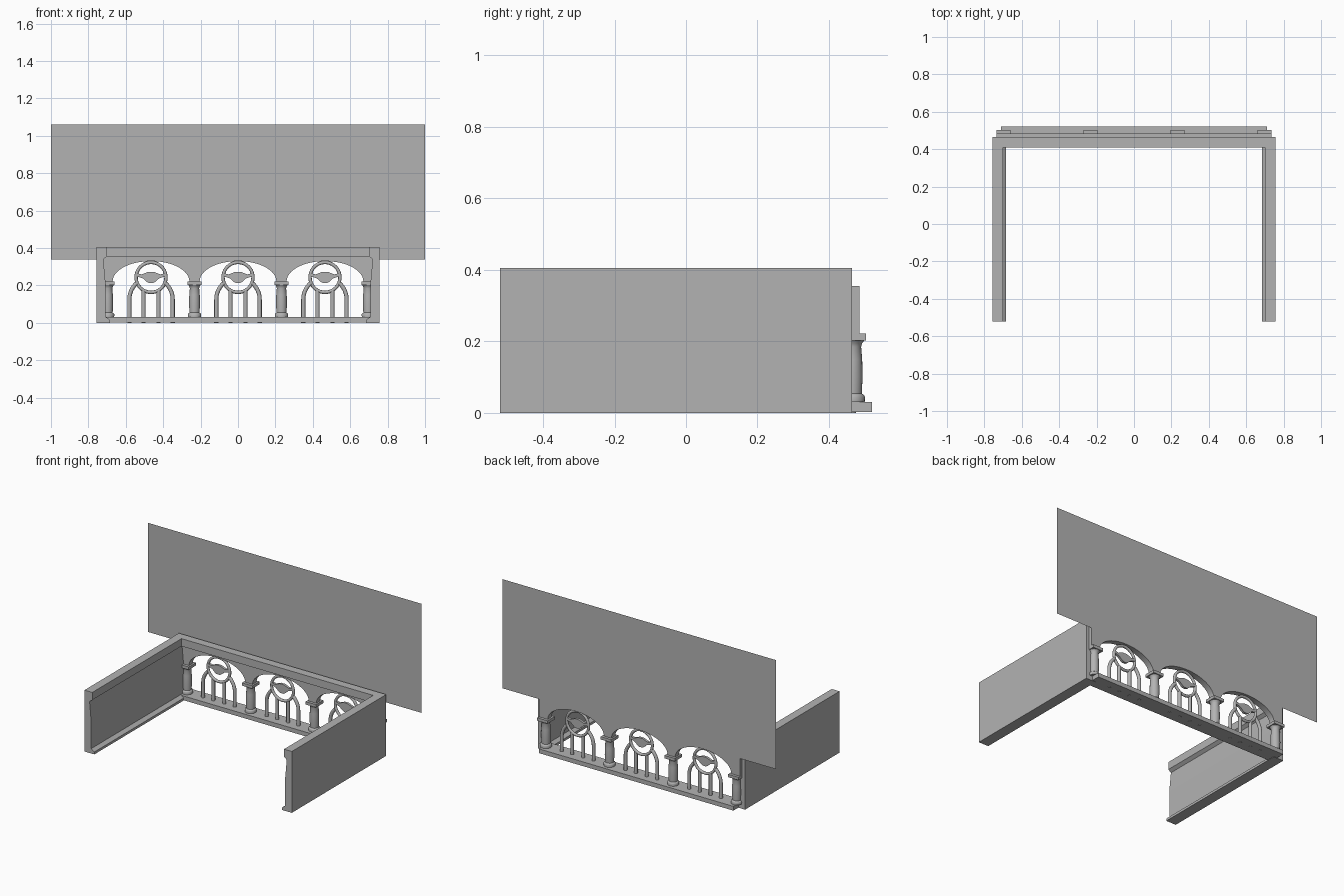
import bpy, bmesh, math
from mathutils import Vector

if "Cube" in bpy.data.objects:
    bpy.data.objects.remove(bpy.data.objects["Cube"])

MID = 0.465          # depth centre of the arcade
BAY = 0.465          # bay spacing

stone = bpy.data.materials.new("grey_stone")
stone.diffuse_color = (0.45, 0.45, 0.45, 1)
stone.use_nodes = True
stone.node_tree.nodes["Principled BSDF"].inputs["Base Color"].default_value = stone.diffuse_color


def finish(name, bm, smooth=False):
    bmesh.ops.recalc_face_normals(bm, faces=bm.faces)
    me = bpy.data.meshes.new(name)
    bm.to_mesh(me)
    bm.free()
    ob = bpy.data.objects.new(name, me)
    bpy.context.collection.objects.link(ob)
    me.materials.append(stone)
    if smooth:
        bpy.ops.object.select_all(action='DESELECT')
        ob.select_set(True)
        bpy.context.view_layer.objects.active = ob
        bpy.ops.object.shade_smooth_by_angle(angle=math.radians(40))
    return ob


def prism(name, outline, y0, y1, smooth=False):
    """Extrude an x-z outline along y."""
    bm = bmesh.new()
    f = bm.faces.new([bm.verts.new((x, y0, z)) for x, z in outline])
    r = bmesh.ops.extrude_face_region(bm, geom=[f])
    verts = [v for v in r["geom"] if isinstance(v, bmesh.types.BMVert)]
    bmesh.ops.translate(bm, verts=verts, vec=(0, y1 - y0, 0))
    return finish(name, bm, smooth)


def box(name, x0, x1, y0, y1, z0, z1):
    return prism(name, [(x0, z0), (x1, z0), (x1, z1), (x0, z1)], y0, y1)


def tube(name, pts, radius, sides=12):
    """Sweep a circle along a path lying in the x-z plane at the arcade centre."""
    bm = bmesh.new()
    rings = []
    for i, (x, z) in enumerate(pts):
        a, b = pts[max(i - 1, 0)], pts[min(i + 1, len(pts) - 1)]
        t = Vector((b[0] - a[0], 0, b[1] - a[1])).normalized()
        n = Vector((-t.z, 0, t.x))
        ring = []
        for k in range(sides):
            w = math.tau * k / sides
            p = Vector((x, MID, z)) + radius * (n * math.cos(w) + Vector((0, math.sin(w), 0)))
            ring.append(bm.verts.new(p))
        rings.append(ring)
    for r, s in zip(rings, rings[1:]):
        for k in range(sides):
            bm.faces.new((r[k], r[(k + 1) % sides], s[(k + 1) % sides], s[k]))
    bm.faces.new(rings[0])
    bm.faces.new(rings[-1])
    return finish(name, bm, True)


def lathe(name, cx, profile, sides=24):
    bm = bmesh.new()
    rings = [[bm.verts.new((cx + r * math.cos(math.tau * k / sides),
                            MID + r * math.sin(math.tau * k / sides), z))
              for k in range(sides)] for r, z in profile]
    for r, s in zip(rings, rings[1:]):
        for k in range(sides):
            bm.faces.new((r[k], r[(k + 1) % sides], s[(k + 1) % sides], s[k]))
    bm.faces.new(rings[0])
    bm.faces.new(rings[-1])
    return finish(name, bm, True)


def wheel_ring(cx, cz, major, minor, seg=40, sides=12):
    bm = bmesh.new()
    rings = []
    for i in range(seg):
        a = math.tau * i / seg
        rings.append([])
        for k in range(sides):
            w = math.tau * k / sides
            r = major + minor * math.cos(w)
            rings[-1].append(bm.verts.new((cx + r * math.cos(a), MID + minor * math.sin(w),
                                           cz + r * math.sin(a))))
    for i in range(seg):
        r, s = rings[i], rings[(i + 1) % seg]
        for k in range(sides):
            bm.faces.new((r[k], r[(k + 1) % sides], s[(k + 1) % sides], s[k]))
    return finish("wheel_ring", bm, True)


# Side walls: top moulding, thin recessed face, small foot
wall = [(0.757, 0), (0.685, 0), (0.685, 0.016), (0.708, 0.032), (0.708, 0.21),
        (0.72, 0.34), (0.70, 0.355), (0.70, 0.405), (0.757, 0.405)]
for side, label in ((-1, "left"), (1, "right")):
    prism(label + "_wall", [(side * x, z) for x, z in wall], -0.52, MID)

# Top moulding and plinth across the back
box("back_moulding", -0.70, 0.70, 0.41, MID, 0.355, 0.405)
box("plinth", -0.71, 0.71, 0.411, 0.52, 0.002, 0.03)

# Arched wall: three elliptical openings on narrow necks
arches = [(-0.735, 0.355), (-0.735, 0.222)]
for b in (-1, 0, 1):
    for i in range(33):
        a = math.pi * (1 - i / 32)
        arches.append((b * BAY + 0.205 * math.cos(a), 0.222 + 0.108 * math.sin(a)))
arches += [(0.735, 0.222), (0.735, 0.355)]
prism("arched_wall", arches, 0.445, 0.485, True)

# Columns with square capitals
shaft = [(0.035, 0.03), (0.036, 0.045), (0.033, 0.05), (0.027, 0.054), (0.029, 0.10),
         (0.028, 0.15), (0.025, 0.185), (0.028, 0.195), (0.036, 0.206)]
for cx in (-0.697, -0.2325, 0.2325, 0.697):
    lathe("column", cx, shaft)
    box("capital", cx - 0.038, cx + 0.038, MID - 0.038, MID + 0.038, 0.203, 0.222)

# Railing grille and wheel in every bay
hub = [(0.08, 0.024), (0.05, 0.016), (0.03, 0.024), (0.015, 0.03)]
hub_low = [(0.012, -0.03), (0.025, -0.022), (0.045, -0.004), (0.08, 0.006)]
for b in (-1, 0, 1):
    cx, cz = b * BAY, 0.243
    wheel_ring(cx, cz, 0.08, 0.009)
    outline = (hub + [(-x, z) for x, z in reversed(hub)]
               + [(-x, z) for x, z in reversed(hub_low)] + hub_low)
    prism("wheel_spoke", [(cx + x, cz + z) for x, z in outline], MID - 0.008, MID + 0.008, True)
    for s in (-1, 1):
        bend = [(cx + s * 0.116 * math.cos(a), 0.125 + 0.116 * math.sin(a))
                for a in (math.radians(6 * i) for i in range(9))]
        tube("outer_bar", [(cx + s * 0.116, 0)] + bend, 0.011)
        tube("inner_bar", [(cx + s * 0.04, 0), (cx + s * 0.04, 0.172)], 0.011)

# Flat upper panel, a single sheet
bm = bmesh.new()
bm.faces.new([bm.verts.new(p) for p in ((-1, 0.487, 0.34), (1, 0.487, 0.34),
                                        (1, 0.487, 1.06), (-1, 0.487, 1.06))])
finish("upper_panel", bm)
